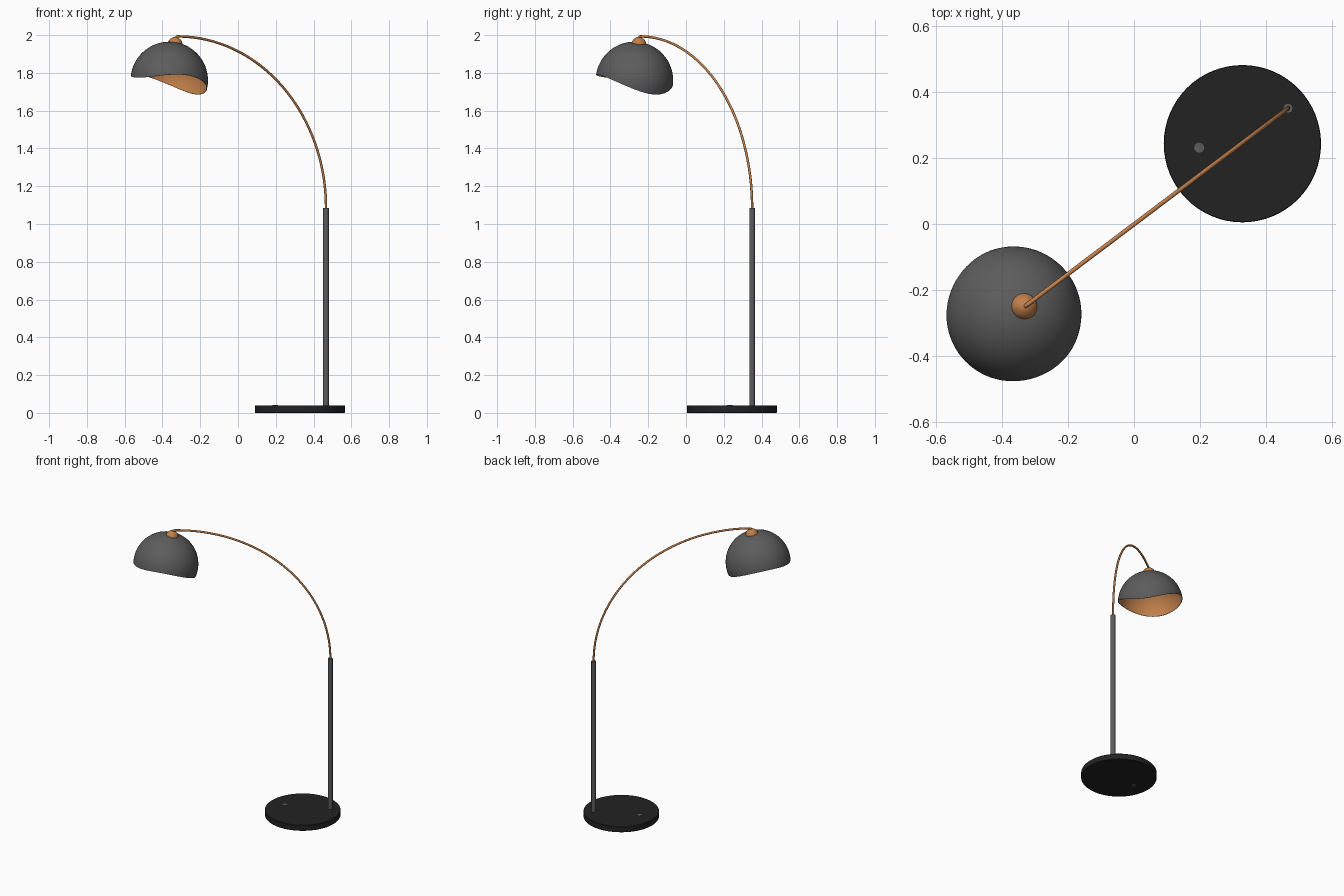
import bpy, bmesh, math
from mathutils import Vector

if "Cube" in bpy.data.objects:
    bpy.data.objects.remove(bpy.data.objects["Cube"])


def material(name, rgb):
    m = bpy.data.materials.new(name)
    m.diffuse_color = (*rgb, 1)
    m.use_nodes = True
    m.node_tree.nodes["Principled BSDF"].inputs["Base Color"].default_value = m.diffuse_color
    return m


BLACK = material("black base", (0.016, 0.016, 0.016))
GREY = material("dark grey metal", (0.108, 0.108, 0.108))
COPPER = material("copper", (0.54, 0.215, 0.07))


def finish(bm, name, mats, angle=40):
    me = bpy.data.meshes.new(name)
    bmesh.ops.recalc_face_normals(bm, faces=bm.faces)
    bm.to_mesh(me)
    bm.free()
    ob = bpy.data.objects.new(name, me)
    bpy.context.collection.objects.link(ob)
    for m in mats:
        me.materials.append(m)
    bpy.ops.object.select_all(action='DESELECT')
    ob.select_set(True)
    bpy.context.view_layer.objects.active = ob
    bpy.ops.object.shade_smooth_by_angle(angle=math.radians(angle))
    return ob


def lathe(name, profile, mat, x, y, n=48):
    """Closed turned solid from (radius, z) points, bottom to top."""
    bm = bmesh.new()
    rings = [[bm.verts.new((x + r * math.cos(2 * math.pi * i / n),
                            y + r * math.sin(2 * math.pi * i / n), z))
              for i in range(n)] for r, z in profile]
    for a, b in zip(rings, rings[1:]):
        for i in range(n):
            j = (i + 1) % n
            bm.faces.new((a[i], a[j], b[j], b[i]))
    bm.faces.new(rings[0])
    bm.faces.new(rings[-1])
    return finish(bm, name, [mat])


# round base, cable plug and pole
lathe("base", [(0.236, 0), (0.238, 0.002), (0.238, 0.038), (0.236, 0.04)],
      BLACK, 0.328, 0.243, 64)
lathe("base_plug", [(0.015, -0.0), (0.015, 0.042)], GREY, 0.197, 0.231, 20)
lathe("pole", [(0.015, 0.035), (0.015, 1.085)], GREY, 0.466, 0.35, 32)

# curved arm: quarter ellipse with a short bend down into the cap
foot, tip = Vector((0.466, 0.35, 1.07)), Vector((-0.32, -0.242, 1.993))
path = [foot]
for i in range(49):
    t = math.pi / 2 * i / 48
    p = tip.lerp(foot, math.cos(t))
    p.z = 1.085 + (tip.z - 1.085) * math.sin(t)
    path.append(p)
path += [Vector((-0.326, -0.247, 1.991)), Vector((-0.329, -0.249, 1.985)),
         Vector((-0.33, -0.25, 1.97))]
side = Vector((0.6, -0.797, 0)).normalized()
bm = bmesh.new()
rings = []
for k, p in enumerate(path):
    d = (path[min(k + 1, len(path) - 1)] - path[max(k - 1, 0)]).normalized()
    up = side.cross(d).normalized()
    rings.append([bm.verts.new(p + 0.0065 * (side * math.cos(a) + up * math.sin(a)))
                  for a in (2 * math.pi * i / 16 for i in range(16))])
for a, b in zip(rings, rings[1:]):
    for i in range(16):
        j = (i + 1) % 16
        bm.faces.new((a[i], a[j], b[j], b[i]))
bm.faces.new(rings[0])
bm.faces.new(rings[-1])
finish(bm, "arm", [COPPER], 60)

# cap that joins the arm and shade
lathe("shade_cap", [(0.04, 1.945), (0.04, 1.955), (0.036, 1.967), (0.028, 1.978),
                    (0.017, 1.986), (0.008, 1.99)], COPPER, -0.333, -0.25, 32)

# spherical shade with a wavy, tilted rim; grey outside, copper inside
C = Vector((-0.364, -0.273, 1.76))
R, N, M = 0.205, 72, 24
heading = math.atan2(0.6, 0.795)
bm = bmesh.new()


def shell(radius):
    top = bm.verts.new(C + Vector((0, 0, radius)))
    rows = []
    for k in range(1, M + 1):
        row = []
        for i in range(N):
            phi = 2 * math.pi * i / N
            psi = phi - heading
            rim = 1.756 - 0.045 * math.cos(psi) - 0.026 * math.cos(2 * psi)
            th = math.acos((rim - C.z) / R) * k / M
            row.append(bm.verts.new(C + radius * Vector((
                math.sin(th) * math.cos(phi), math.sin(th) * math.sin(phi), math.cos(th)))))
        rows.append(row)
    faces = []
    for i in range(N):
        j = (i + 1) % N
        faces.append(bm.faces.new((top, rows[0][i], rows[0][j])))
        for a, b in zip(rows, rows[1:]):
            faces.append(bm.faces.new((a[i], b[i], b[j], a[j])))
    return faces, rows[-1]


outer_faces, outer_rim = shell(R)
inner_faces, inner_rim = shell(R - 0.003)
for f in inner_faces:
    f.material_index = 1
for i in range(N):
    j = (i + 1) % N
    bm.faces.new((outer_rim[i], inner_rim[i], inner_rim[j], outer_rim[j]))
finish(bm, "lamp_shade", [GREY, COPPER])
